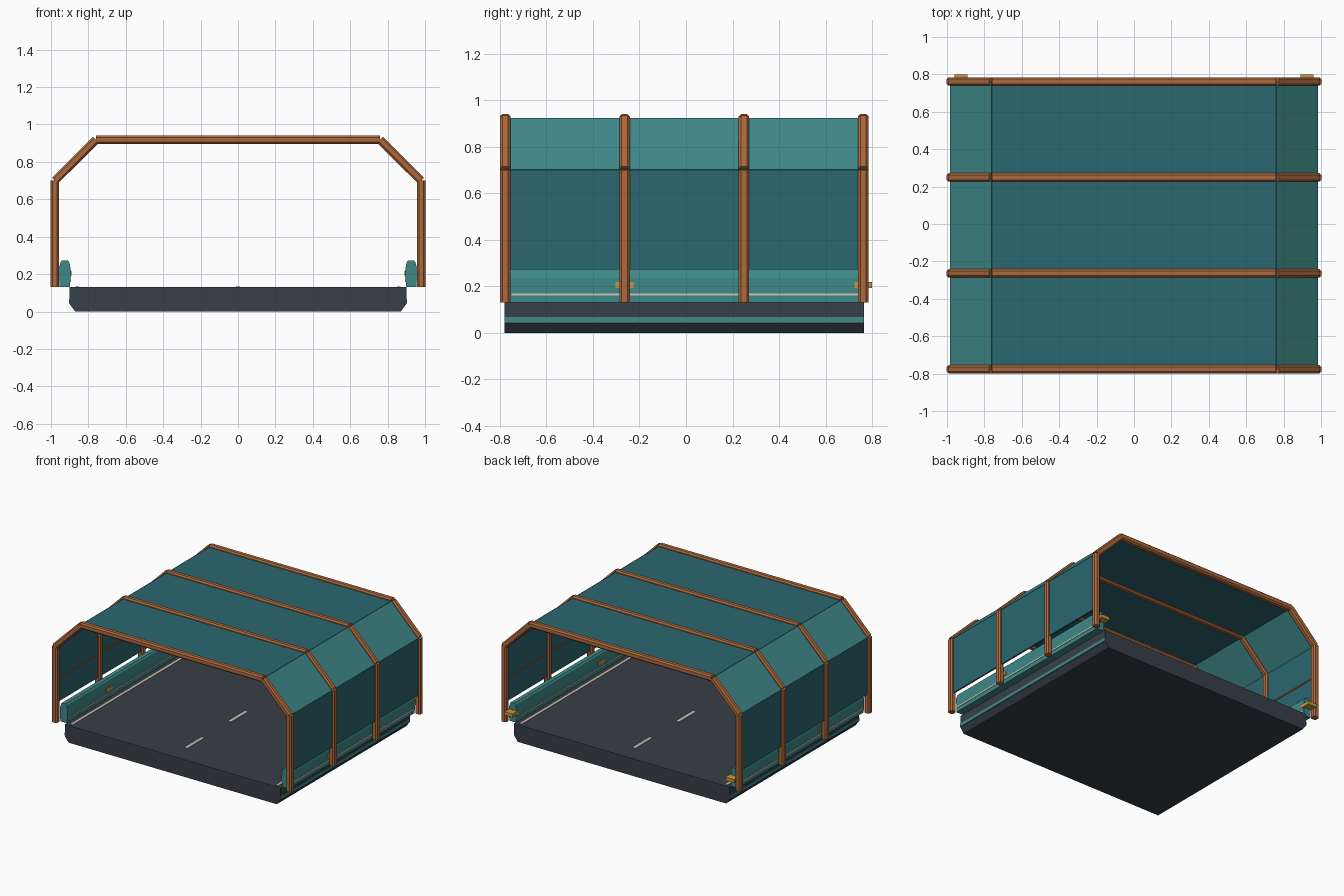
import bpy, bmesh
from mathutils import Vector

if "Cube" in bpy.data.objects:
    bpy.data.objects.remove(bpy.data.objects["Cube"])

def mat(name, r, g, b):
    m = bpy.data.materials.new(name)
    m.diffuse_color = (r, g, b, 1)
    m.use_nodes = True
    m.node_tree.nodes["Principled BSDF"].inputs["Base Color"].default_value = m.diffuse_color
    return m

ASPHALT = mat("asphalt", .04, .05, .065)
PANEL = mat("dark_teal", .025, .135, .16)
TEAL = mat("light_teal", .05, .25, .25)
COPPER = mat("copper", .42, .14, .045)
PALE = mat("pale_paint", .62, .58, .45)
AMBER = mat("amber", .6, .3, .05)

Y0, Y1 = -.777, .762
RIBS = [Y0 + (Y1 - Y0) * i / 3 for i in range(4)]

def make(name, bm, material):
    bmesh.ops.recalc_face_normals(bm, faces=bm.faces[:])
    me = bpy.data.meshes.new(name)
    bm.to_mesh(me)
    bm.free()
    me.materials.append(material)
    ob = bpy.data.objects.new(name, me)
    bpy.context.collection.objects.link(ob)
    return ob

def prism(bm, rings):
    a, b = [[bm.verts.new(p) for p in r] for r in rings]
    bm.faces.new(a)
    bm.faces.new(b)
    for i in range(len(a)):
        j = (i + 1) % len(a)
        bm.faces.new((a[i], a[j], b[j], b[i]))

def extrude_y(name, profile, y0, y1, material):
    bm = bmesh.new()
    prism(bm, [[(x, y, z) for x, z in profile] for y in (y0, y1)])
    return make(name, bm, material)

def box(name, x0, x1, y0, y1, z0, z1, material):
    return extrude_y(name, [(x0, z0), (x1, z0), (x1, z1), (x0, z1)], y0, y1, material)

def mirrored(ob):
    m = ob.modifiers.new("mirror", 'MIRROR')
    m.use_axis = (True, False, False)
    m.use_mirror_merge = False
    return ob

def beam(bm, p, q, y, h=.0225, c=.010):
    # chamfered bar between two points of the arch
    a, b = Vector((p[0], y, p[1])), Vector((q[0], y, q[1]))
    n = (b - a).cross(Vector((0, 1, 0))).normalized()
    section = [(h, h-c), (h-c, h), (c-h, h), (-h, h-c), (-h, c-h), (c-h, -h), (h-c, -h), (h, c-h)]
    prism(bm, [[e + n * u + Vector((0, v, 0)) for u, v in section] for e in (a, b)])

# road deck with chamfered lower edges
extrude_y("road_deck", [(-.87, 0), (.87, 0), (.9, .04), (.9, .13), (-.9, .13), (-.9, .04)],
          -.78, .765, ASPHALT)
mirrored(box("deck_side_stripe", .897, .903, -.78, .765, .044, .068, TEAL))

# road markings
mirrored(box("edge_line", .85, .868, -.76, .745, .129, .133, PALE))
for i, y in enumerate((-.52, 0, .52)):
    box(f"centre_dash_{i+1}", -.011, .011, y - .1, y + .1, .129, .133, PALE)

# side barriers with pale strips
mirrored(extrude_y("side_barrier", [(.9, .13), (.955, .13), (.957, .235), (.948, .265), (.942, .272),
         (.91, .272), (.901, .262), (.893, .215), (.893, .195)], -.757, .745, TEAL))
mirrored(box("barrier_outer_strip", .95, .959, -.75, .74, .16, .17, PALE))
mirrored(box("barrier_inner_strip", .892, .9, -.75, .74, .16, .17, PALE))

# amber markers on the barriers
for i, y in enumerate((RIBS[1], RIBS[3])):
    mirrored(box(f"amber_marker_{i+1}", .889, .961, y - .038, y + .038, .192, .218, AMBER))

# canopy panels
W, R, t = .979, .918, .006
mirrored(box("wall_panel", W - t, W + t, Y0, Y1, .272, .7, PANEL))
mirrored(extrude_y("slope_panel", [(W - t, .697), (W + t, .702), (.763, R + t), (.757, R - t)],
                   Y0, Y1, TEAL))
box("roof_panel", -.76, .76, Y0, Y1, R - t, R + t, PANEL)
mirrored(box("wall_inner_trim", W - .012, W - t, Y0, Y1, .445, .455, COPPER))

# arch ribs
for i, y in enumerate(RIBS):
    bm = bmesh.new()
    beam(bm, (-.76, R), (.76, R), y)
    for s in (-1, 1):
        beam(bm, (s * W, .13), (s * W, .7), y)
        beam(bm, (s * W, .7), (s * .76, R), y)
    make(f"arch_rib_{i+1}", bm, COPPER)
